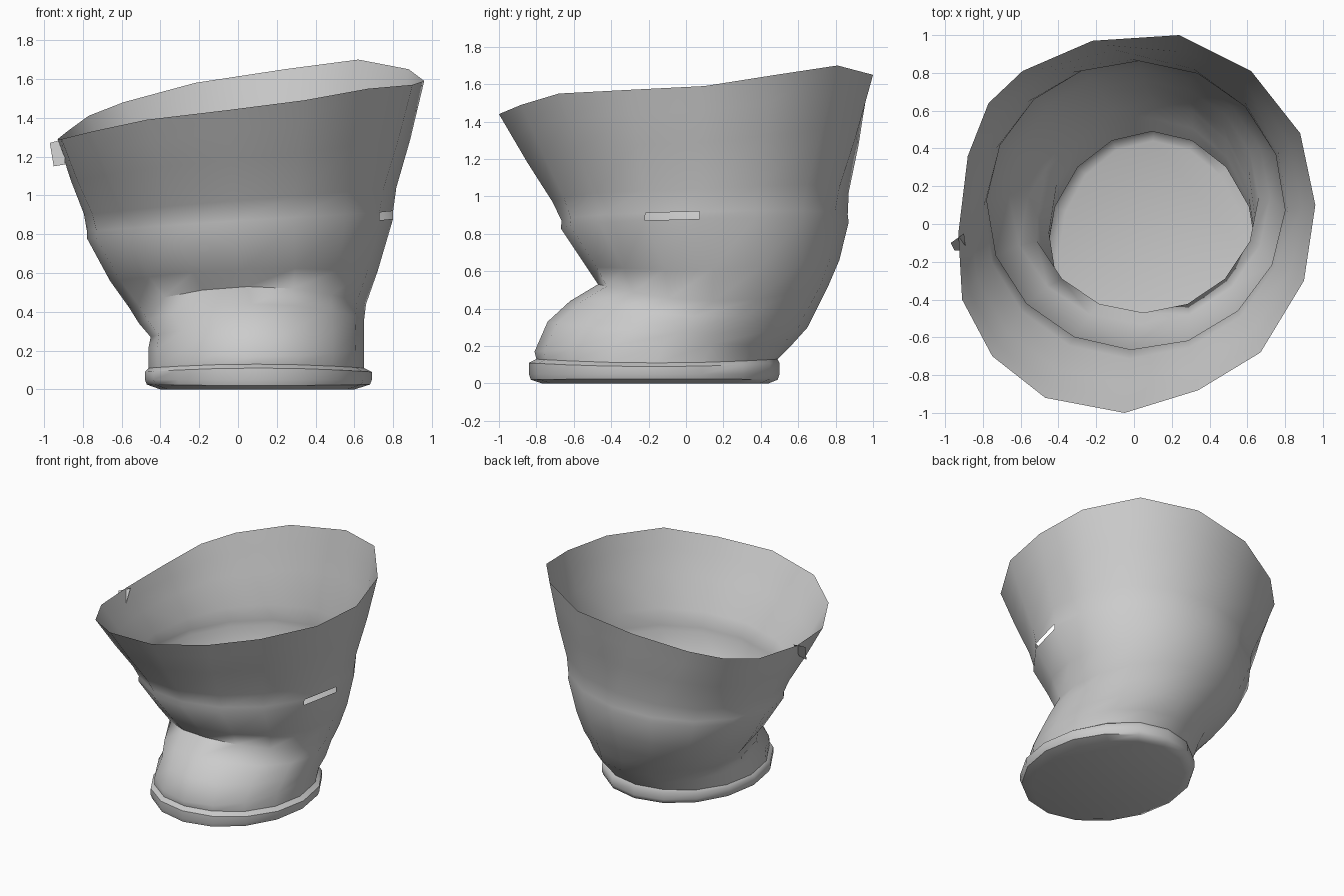
import bpy, math
from mathutils import Vector

cube = bpy.data.objects.get("Cube")
if cube:
    bpy.data.objects.remove(cube, do_unlink=True)

SIDES = 16

grey = bpy.data.materials.new("paper_grey")
grey.use_nodes = True
colour = (0.6, 0.6, 0.6, 1)
grey.diffuse_color = colour
grey.node_tree.nodes["Principled BSDF"].inputs["Base Color"].default_value = colour


def ring(x0, x1, y0, y1, left, right, front, back, twist=0):
    """Oval between the x and y limits, with its own height on each side."""
    points = []
    for i in range(SIDES):
        a = math.radians(twist) + math.tau * i / SIDES
        c, s = math.cos(a), math.sin(a)
        z = ((left + right) * c * c + (front + back) * s * s
             + (right - left) * c + (back - front) * s) / 2
        points.append(Vector(((x0 + x1 + (x1 - x0) * c) / 2,
                              (y0 + y1 + (y1 - y0) * s) / 2, z)))
    return points


def between(low, high, t, width=1.0):
    """Ring part of the way from one ring to another, made wider or narrower."""
    return [p.lerp(q, t) * Vector((width, width, 1)) for p, q in zip(low, high)]


def add_mesh(name, verts, faces, sharp):
    mesh = bpy.data.meshes.new(name)
    mesh.from_pydata(verts, [], faces)
    mesh.materials.append(grey)
    obj = bpy.data.objects.new(name, mesh)
    bpy.context.collection.objects.link(obj)
    bpy.ops.object.select_all(action="DESELECT")
    obj.select_set(True)
    bpy.context.view_layer.objects.active = obj
    bpy.ops.object.shade_smooth_by_angle(angle=math.radians(sharp))


def loft(name, rings, sharp, floor=False, gap=None):
    """Skin the rings; gap is a (ring, side) pair left open."""
    verts = [p for r in rings for p in r]
    faces = []
    for k in range(len(rings) - 1):
        for i in range(SIDES):
            j = (i + 1) % SIDES
            a, b = k * SIDES, (k + 1) * SIDES
            if (k, i) != gap:
                faces.append((a + i, a + j, b + j, b + i))
    if floor:
        faces.append(tuple(reversed(range(SIDES))))
    add_mesh(name, verts, faces, sharp)


# Flat bottom with its rolled edge
loft("cup_base", [
    ring(-.40, .60, -.77, .44, 0, 0, 0, 0),
    ring(-.47, .68, -.83, .49, .025, .025, .02, .02),
    ring(-.48, .69, -.84, .50, .05, .05, .05, .05),
    ring(-.48, .69, -.84, .50, .09, .09, .11, .11),
    ring(-.46, .65, -.80, .49, .11, .11, .13, .13),
], 50, floor=True)

# Uneven open rim
rim = [Vector(p) for p in (
    (.96, .10, 1.59), (.88, .48, 1.65), (.62, .81, 1.70), (.24, 1, 1.65),
    (-.22, .97, 1.58), (-.59, .81, 1.48), (-.77, .64, 1.41), (-.88, .36, 1.33),
    (-.93, -.05, 1.29), (-.91, -.40, 1.29), (-.75, -.70, 1.33), (-.47, -.92, 1.39),
    (-.05, -1, 1.44), (.34, -.88, 1.49), (.67, -.68, 1.55), (.90, -.30, 1.57))]
seam = ring(-.78, .80, -.665, .865, .82, .92, .87, .90, -2)

# Wall: front bulge, crushed fold, lean to the back, open slit and flare
loft("cup_wall", [
    ring(-.46, .65, -.80, .49, .11, .11, .13, .13),
    ring(-.46, .65, -.81, .56, .22, .21, .17, .20),
    ring(-.45, .65, -.74, .65, .27, .27, .33, .30),
    ring(-.51, .65, -.62, .70, .34, .36, .44, .40),
    ring(-.56, .66, -.47, .76, .42, .44, .53, .52),
    ring(-.66, .72, -.53, .82, .56, .61, .62, .66),
    ring(-.78, .80, -.67, .87, .78, .88, .83, .86, -2),
    seam,
    between(seam, rim, .18, .985),
    between(seam, rim, .55),
    between(seam, rim, .8),
    rim,
], 80, gap=(6, SIDES - 1))

# Torn flap on the side of the rim
add_mesh("rim_flap", [(-.97, -.10, 1.27), (-.90, -.05, 1.29),
                      (-.89, -.14, 1.16), (-.95, -.14, 1.15)], [(0, 1, 2, 3)], 80)
